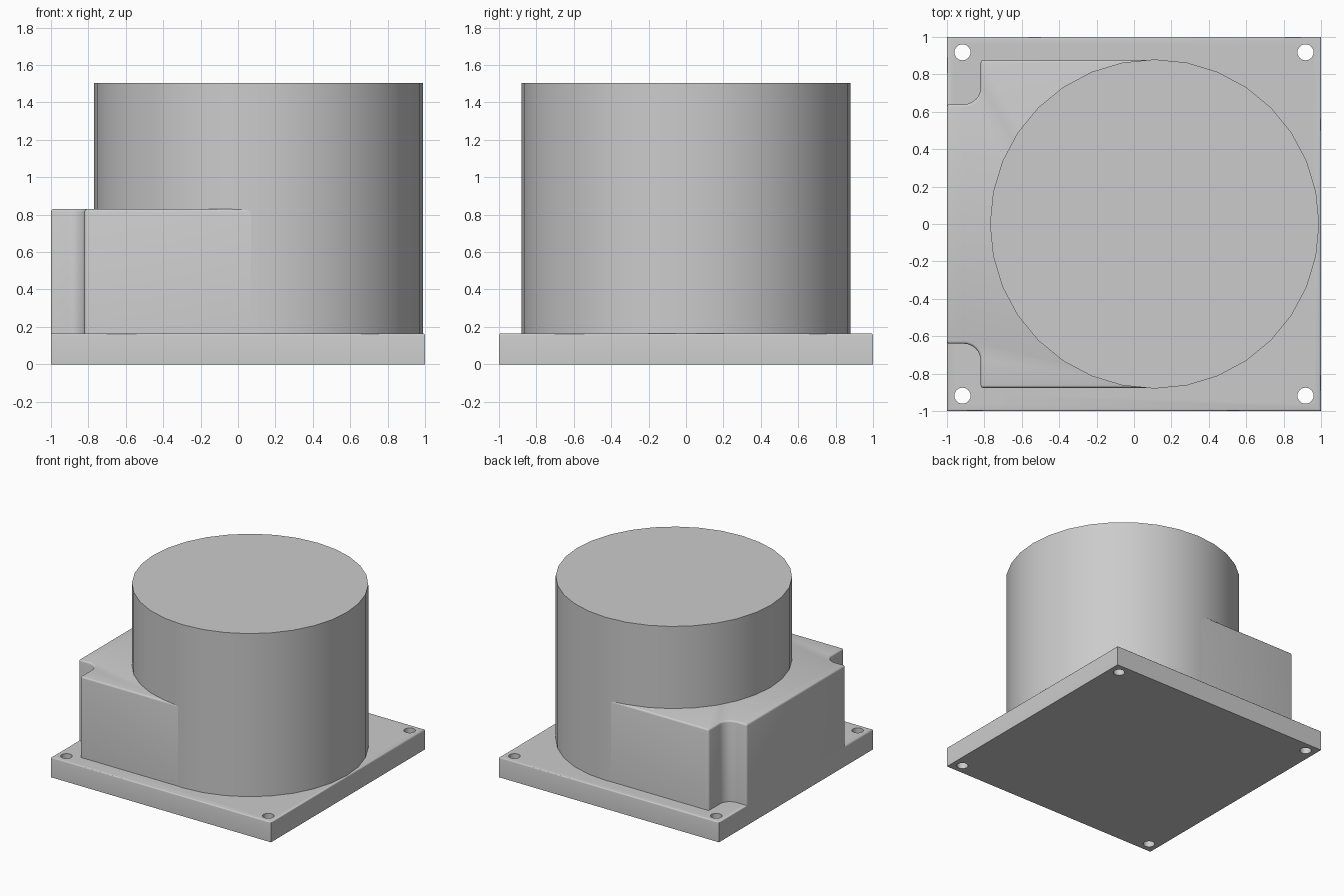
import bpy, bmesh, math

cube = bpy.data.objects.get("Cube")
if cube:
    bpy.data.objects.remove(cube, do_unlink=True)

BASE_TOP, BLOCK_TOP, DRUM_TOP = 0.165, 0.83, 1.505
DRUM_X, DRUM_R = 0.11, 0.88

grey = bpy.data.materials.new("light_grey")
grey.use_nodes = True
grey.diffuse_color = (0.6, 0.6, 0.6, 1)
grey.node_tree.nodes["Principled BSDF"].inputs["Base Color"].default_value = (0.6, 0.6, 0.6, 1)


def prism(name, outline, z0, z1, bevel=0.0, bevel_rule=None):
    """Extrude an outline from z0 to z1 and round the edges picked by the rule."""
    bm = bmesh.new()
    face = bm.faces.new([bm.verts.new((x, y, z0)) for x, y in outline])
    top = bmesh.ops.extrude_face_region(bm, geom=[face])["geom"]
    for v in top:
        if isinstance(v, bmesh.types.BMVert):
            v.co.z = z1
    bmesh.ops.recalc_face_normals(bm, faces=bm.faces)
    if bevel:
        edges = [e for e in bm.edges if bevel_rule(e)]
        bmesh.ops.bevel(bm, geom=edges, offset=bevel, segments=3, profile=0.5,
                        affect='EDGES', clamp_overlap=True)
    mesh = bpy.data.meshes.new(name)
    bm.to_mesh(mesh)
    bm.free()
    obj = bpy.data.objects.new(name, mesh)
    bpy.context.collection.objects.link(obj)
    mesh.materials.append(grey)
    return obj


def circle(cx, cy, r, n):
    return [(cx + r * math.cos(math.tau * i / n), cy + r * math.sin(math.tau * i / n))
            for i in range(n)]


def smooth(obj, angle=35):
    bpy.ops.object.select_all(action='DESELECT')
    obj.select_set(True)
    bpy.context.view_layer.objects.active = obj
    bpy.ops.object.shade_smooth_by_angle(angle=math.radians(angle))


# Mounting plate with a softened top rim
plate = prism("mounting_plate", [(-1, -1), (1, -1), (1, 1), (-1, 1)], 0, BASE_TOP, 0.01,
              lambda e: all(v.co.z > 0.1 for v in e.verts))

# Four bolt holes through the plate
for sx, side in ((-1, "right"), (1, "left")):
    for sy, end in ((-1, "front"), (1, "back")):
        cutter = prism(f"bolt_hole_cutter_{end}_{side}",
                       circle(sx * 0.917, sy * 0.918, 0.043, 24), -0.1, 0.3)
        cutter.hide_render = True
        cutter.hide_viewport = True
        cutter.display_type = 'WIRE'
        cut = plate.modifiers.new("bolt_hole", 'BOOLEAN')
        cut.operation = 'DIFFERENCE'
        cut.solver = 'EXACT'
        cut.object = cutter
# Bake the holes so the cutters can go
bpy.context.view_layer.update()
baked = bpy.data.meshes.new_from_object(
    plate.evaluated_get(bpy.context.evaluated_depsgraph_get()))
plate.modifiers.clear()
plate.data = baked
for obj in [o for o in bpy.data.objects if o.name.startswith("bolt_hole_cutter")]:
    bpy.data.objects.remove(obj, do_unlink=True)

# Side housing: half outline with a round-cornered notch, mirrored front to back
W = 0.876
half = [(DRUM_X, W), (-0.82, W)]
for i in range(9):
    a = math.radians(-90 * i / 8)
    half.append((-0.91 + 0.09 * math.cos(a), 0.73 + 0.09 * math.sin(a)))
half.append((-1, 0.64))
outline = half + [(x, -y) for x, y in reversed(half)]


def housing_edge(e):
    on_top = all(v.co.z > 0.8 for v in e.verts)
    upright = abs(e.verts[0].co.z - e.verts[1].co.z) > 0.1
    v = e.verts[0].co
    corner = upright and v.x < -0.5 and (v.x < -0.99 or abs(v.y) > 0.8)
    return (on_top and min(p.co.x for p in e.verts) < 0) or corner


housing = prism("side_housing", outline, BASE_TOP - 0.03, BLOCK_TOP, 0.014, housing_edge)

# Main drum
drum = prism("main_drum", circle(DRUM_X, 0, DRUM_R, 32), BASE_TOP - 0.01, DRUM_TOP)

for obj in (plate, housing, drum):
    smooth(obj)
